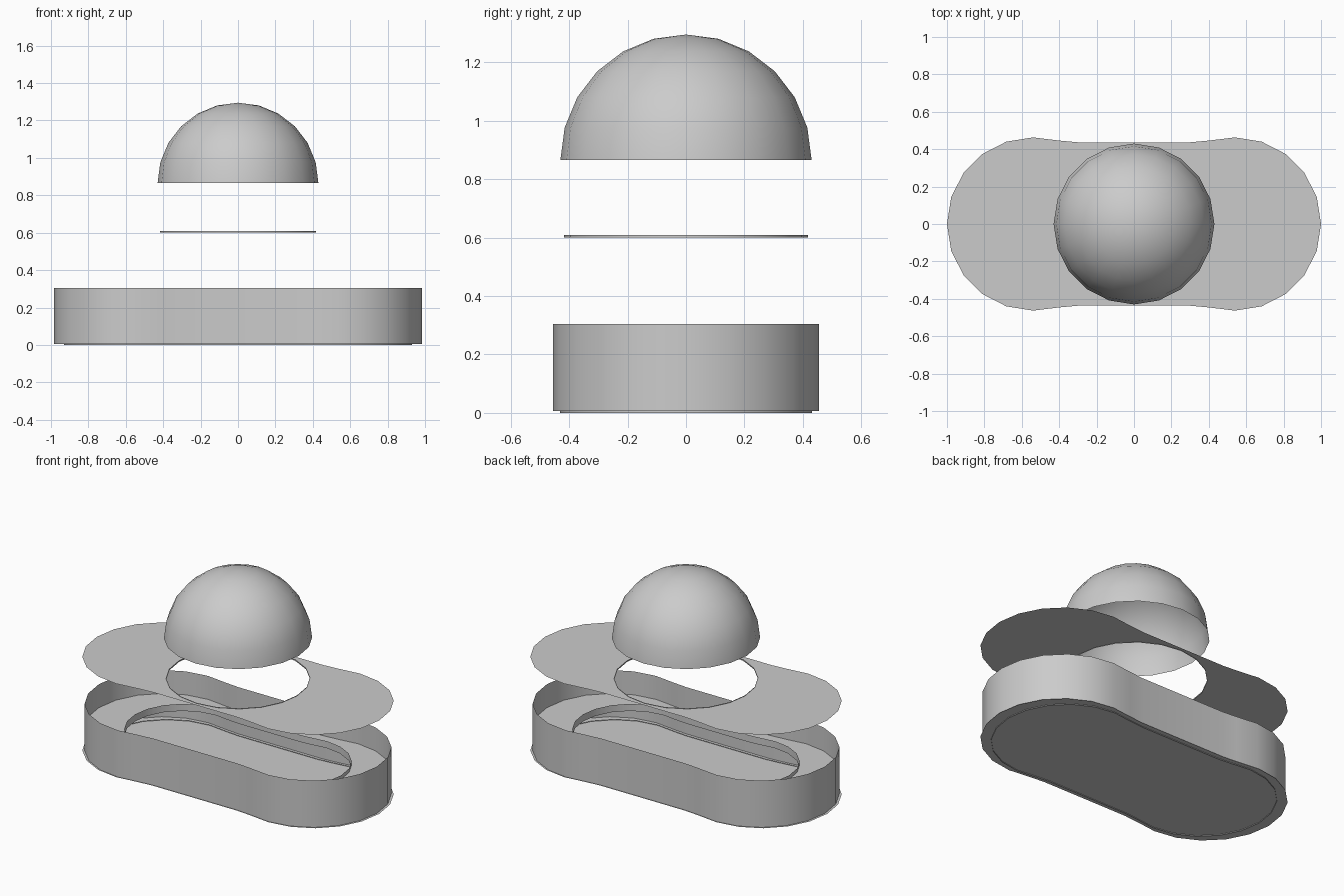
import bpy, bmesh
from math import sin, cos, pi, radians

if "Cube" in bpy.data.objects:
    bpy.data.objects.remove(bpy.data.objects["Cube"])


def lobed_outline(k=1.0):
    """Closed dog-bone outline: two 20-sided lobes joined by a slim waist."""
    right = [(0.54 + 0.46 * cos(radians(a)), 0.463 * sin(radians(a)))
             for a in range(0, 91, 18)]
    right += [(0.40, 0.446), (0.30, 0.437)]
    upper = right + [(-x, y) for x, y in reversed(right)]
    lower = [(x, -y) for x, y in reversed(upper[1:-1])]
    return [(x * k, y * k) for x, y in upper + lower]


def circle(r, n=20):
    return [(r * cos(2 * pi * i / n), r * sin(2 * pi * i / n)) for i in range(n)]


def loop(bm, pts, z):
    vs = [bm.verts.new((x, y, z)) for x, y in pts]
    edges = [bm.edges.new((vs[i], vs[(i + 1) % len(vs)])) for i in range(len(vs))]
    return vs, edges


def finish(bm, name):
    me = bpy.data.meshes.new(name)
    bm.to_mesh(me)
    bm.free()
    ob = bpy.data.objects.new(name, me)
    bpy.context.collection.objects.link(ob)
    bpy.ops.object.select_all(action='DESELECT')
    ob.select_set(True)
    bpy.context.view_layer.objects.active = ob
    bpy.ops.object.shade_smooth_by_angle(angle=radians(30))
    return ob


def band(name, pts, z0, z1, inward=False):
    """Thin upright wall following an outline."""
    bm = bmesh.new()
    a, _ = loop(bm, pts, z0)
    b, _ = loop(bm, pts, z1)
    n = len(pts)
    for i in range(n):
        j = (i + 1) % n
        f = bm.faces.new((a[i], a[j], b[j], b[i]))
        if inward:
            f.normal_flip()
    return finish(bm, name)


def sheet(name, pts, z, hole=None):
    """Flat sheet, optionally with a hole."""
    bm = bmesh.new()
    vs, edges = loop(bm, pts, z)
    if hole:
        edges += loop(bm, hole, z)[1]
        bmesh.ops.triangle_fill(bm, edges=edges, use_beauty=True,
                                use_dissolve=False, normal=(0, 0, 1))
    else:
        bm.faces.new(vs)
    for f in bm.faces:
        f.normal_update()
        if f.normal.z < 0:
            f.normal_flip()
    return finish(bm, name)


# Tray: floor, thin foot ring, outer wall
sheet("tray_floor", lobed_outline(), 0.006)
band("foot_ring", lobed_outline(0.93), 0.0, 0.009)
band("tray_wall", lobed_outline(0.985), 0.006, 0.305)

# Inner ledge with a lobed slot and its lip
slot = lobed_outline(0.73)
sheet("inner_ledge", lobed_outline(0.985), 0.155, slot)
band("slot_lip", slot, 0.135, 0.18, inward=True)

# Floating cover plate with round opening
opening = circle(0.417)
sheet("cover_plate", lobed_outline(), 0.604, opening)
band("opening_rim", opening, 0.6, 0.608, inward=True)

# Open half-sphere dome
bm = bmesh.new()
rings = [loop(bm, circle(0.43 * cos(radians(a))),
              0.865 + 0.43 * sin(radians(a)))[0] for a in range(0, 90, 15)]
for lo, hi in zip(rings, rings[1:]):
    for i in range(20):
        j = (i + 1) % 20
        bm.faces.new((lo[i], lo[j], hi[j], hi[i]))
tip = bm.verts.new((0, 0, 1.295))
for i in range(20):
    bm.faces.new((rings[-1][i], rings[-1][(i + 1) % 20], tip))
finish(bm, "dome")
